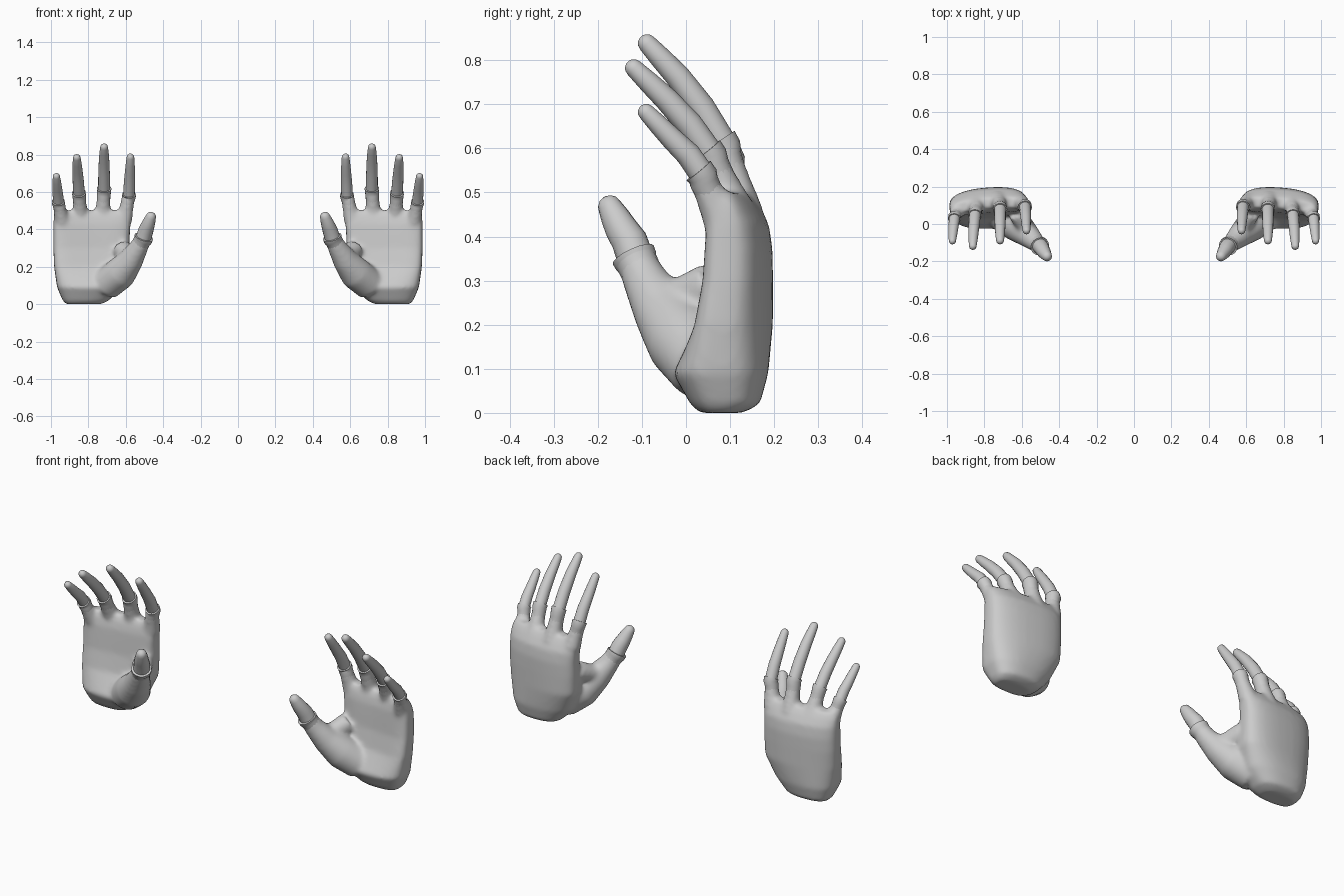
import bpy, bmesh, math
from mathutils import Vector

cube = bpy.data.objects.get("Cube")
if cube:
    bpy.data.objects.remove(cube)

grey = bpy.data.materials.new("light grey")
grey.use_nodes = True
grey.diffuse_color = (0.6, 0.6, 0.6, 1)
grey.node_tree.nodes["Principled BSDF"].inputs["Base Color"].default_value = (0.6, 0.6, 0.6, 1)


def loft(bm, rings):
    """Skin a list of closed point rings and cap both ends."""
    loops = [[bm.verts.new(p) for p in ring] for ring in rings]
    n = len(loops[0])
    for a, b in zip(loops, loops[1:]):
        for i in range(n):
            j = (i + 1) % n
            bm.faces.new((a[i], a[j], b[j], b[i]))
    bm.faces.new(loops[0][::-1])
    bm.faces.new(loops[-1])


def tube(bm, points, radii, sides=16, round_tip=False):
    """Sweep circles along a path, optionally ending in a dome."""
    pts, rad = [Vector(p) for p in points], list(radii)
    if round_tip:
        end, r = pts[-1], rad[-1]
        d = (end - pts[-2]).normalized()
        for a in (30, 55, 78):
            pts.append(end + d * r * math.sin(math.radians(a)))
            rad.append(r * math.cos(math.radians(a)))
    rings = []
    for i, (p, r) in enumerate(zip(pts, rad)):
        d = (pts[min(i + 1, len(pts) - 1)] - pts[max(i - 1, 0)]).normalized()
        u = d.cross(Vector((0, 1, 0.3))).normalized()
        v = d.cross(u)
        rings.append([p + r * (u * math.cos(t) + v * math.sin(t))
                      for t in (math.tau * k / sides for k in range(sides))])
    loft(bm, rings)


def finish(bm, name, remesh=False):
    bmesh.ops.recalc_face_normals(bm, faces=bm.faces)
    mesh = bpy.data.meshes.new(name)
    bm.to_mesh(mesh)
    bm.free()
    mesh.materials.append(grey)
    ob = bpy.data.objects.new(name, mesh)
    bpy.context.collection.objects.link(ob)
    bpy.context.view_layer.objects.active = ob
    for other in bpy.context.selected_objects:
        other.select_set(False)
    ob.select_set(True)
    bpy.ops.object.shade_smooth_by_angle(angle=math.radians(45))
    if remesh:
        m = ob.modifiers.new("merge", 'REMESH')
        m.mode, m.voxel_size, m.use_smooth_shade = 'VOXEL', 0.01, True
        s = ob.modifiers.new("soften", 'SMOOTH')
        s.factor, s.iterations = 0.5, 12
    ob.modifiers.new("other hand", 'MIRROR').use_mirror_merge = False
    return ob


def spow(v, e):
    return math.copysign(abs(v) ** e, v)


def palm_ring(z, x0, x1, front, back):
    """Palm section: arched back, slightly hollow front."""
    cx, hx, mid = (x0 + x1) / 2, (x1 - x0) / 2, front * 0.45 + back * 0.55
    hollow = 0.03 if z > 0.15 else 0
    ring = []
    for k in range(32):
        t = math.tau * k / 32
        u, s = spow(math.cos(t), 0.85), math.sin(t)
        if s >= 0:
            y = mid + (back - mid) * s ** 0.85
        else:
            y = mid - (mid - front) * (-s) ** 0.5 + hollow * (1 - u * u)
        ring.append((cx + hx * u, y - 0.015 * u * (z > 0.15), z))
    return ring


# Fingers: root inside the palm, cuff end, middle joint, tip, base radius
FINGERS = {
    "index": ((0.61, 0.12, 0.45), (0.583, 0.092, 0.583), (0.578, 0.025, 0.70), (0.575, -0.035, 0.785), 0.031),
    "middle": ((0.725, 0.13, 0.45), (0.716, 0.08, 0.615), (0.716, -0.02, 0.765), (0.716, -0.088, 0.838), 0.032),
    "ring": ((0.84, 0.115, 0.45), (0.85, 0.05, 0.592), (0.858, -0.045, 0.712), (0.862, -0.118, 0.782), 0.031),
    "little": ((0.94, 0.08, 0.44), (0.96, 0.031, 0.546), (0.966, -0.03, 0.62), (0.971, -0.09, 0.682), 0.029),
}
THUMB = ((0.54, -0.085, 0.285), (0.504, -0.118, 0.355), (0.483, -0.148, 0.42), (0.466, -0.172, 0.466), 0.042)

# Glove body: palm, thumb mound and finger roots merged into one skin
glove = bmesh.new()
loft(glove, [palm_ring(*row) for row in (
    (0.0, 0.73, 0.92, 0.03, 0.13), (0.02, 0.69, 0.938, 0.01, 0.168),
    (0.09, 0.625, 0.968, -0.03, 0.187), (0.2, 0.58, 0.984, 0.0, 0.195),
    (0.3, 0.578, 0.988, 0.02, 0.195), (0.37, 0.578, 0.988, 0.025, 0.194),
    (0.43, 0.574, 0.988, 0.03, 0.185), (0.47, 0.572, 0.986, 0.04, 0.162),
    (0.5, 0.575, 0.975, 0.055, 0.14))])
tube(glove, [(0.71, 0.05, 0.1), (0.63, -0.005, 0.165), (0.573, -0.055, 0.235), (0.53, -0.095, 0.305), (0.507, -0.115, 0.35)],
     [0.085, 0.088, 0.068, 0.051, 0.044], 24)
# web between thumb and palm
tube(glove, [(0.56, -0.06, 0.265), (0.585, -0.01, 0.265), (0.62, 0.06, 0.29)], [0.04, 0.045, 0.055])
for root, cuff, joint, tip, r in FINGERS.values():
    a, b = Vector(root), Vector(cuff)
    tube(glove, [a, a.lerp(b, 0.45), a.lerp(b, 0.9)], [r * 1.5, r * 1.25, r * 1.08])
finish(glove, "glove", remesh=True)

# Cuffs and bare fingers
for name, (root, cuff, joint, tip, r) in {**FINGERS, "thumb": THUMB}.items():
    a, b, c, d = map(Vector, (root, cuff, joint, tip))
    along = (c - b).normalized()
    bm = bmesh.new()
    tube(bm, [a.lerp(b, 0.5), a.lerp(b, 0.8), b - along * 0.012, b + along * 0.004],
         [r * 1.1, r * 1.13, r * 1.18, r * 1.22])
    finish(bm, name + "_cuff")
    bm = bmesh.new()
    tube(bm, [b - along * 0.02, b.lerp(c, 0.5) + Vector((0, 0.004, 0.004)), c, c.lerp(d, 0.55), d],
         [r, r * 0.97, r * 0.88, r * 0.78, r * 0.66], round_tip=True)
    finish(bm, name + ("" if name == "thumb" else "_finger"))
